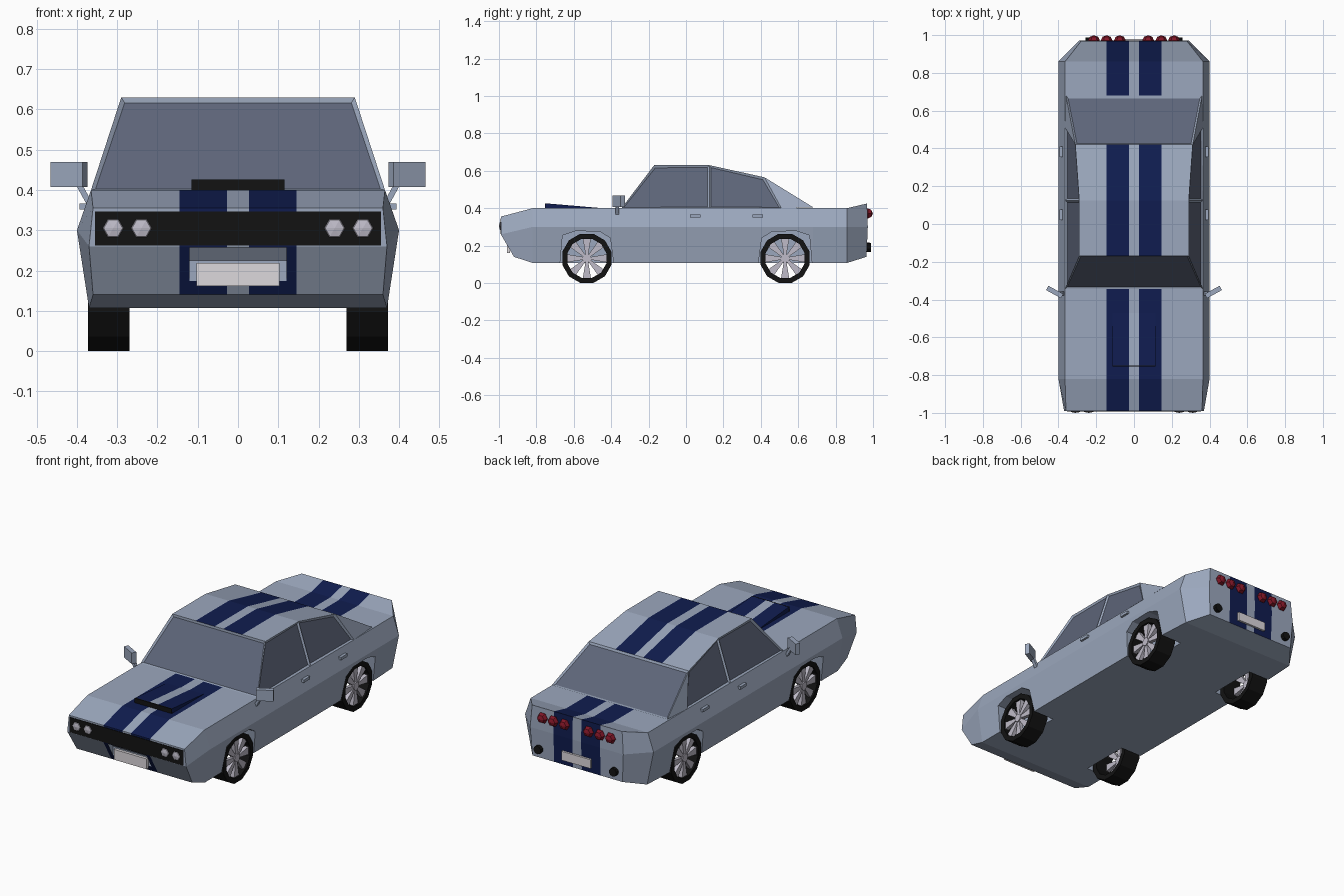
import bpy, bmesh, math
from mathutils import Vector, Matrix

if "Cube" in bpy.data.objects:
    bpy.data.objects.remove(bpy.data.objects["Cube"])


def material(name, *rgb):
    m = bpy.data.materials.new(name)
    m.diffuse_color = (*rgb, 1)
    m.use_nodes = True
    m.node_tree.nodes["Principled BSDF"].inputs["Base Color"].default_value = m.diffuse_color
    return m


PAINT = material("paint", 0.33, 0.39, 0.51)
NAVY = material("navy", 0.005, 0.012, 0.08)
GLASS = material("glass", 0.11, 0.13, 0.19)
BLACK = material("black", 0.006, 0.006, 0.006)
SILVER = material("silver", 0.52, 0.50, 0.58)
PLATE = material("plate_white", 0.72, 0.69, 0.72)
RED = material("red", 0.22, 0.008, 0.02)


def new_bm(verts, faces):
    bm = bmesh.new()
    vs = [bm.verts.new(v) for v in verts]
    for f in faces:
        bm.faces.new([vs[i] for i in f])
    bmesh.ops.recalc_face_normals(bm, faces=bm.faces[:])
    return bm


def finish(name, bm, *mats):
    me = bpy.data.meshes.new(name)
    bm.to_mesh(me)
    bm.free()
    for m in mats:
        me.materials.append(m)
    ob = bpy.data.objects.new(name, me)
    bpy.context.collection.objects.link(ob)
    return ob


def box(name, centre, size, mat, rot=Matrix()):
    bm = bmesh.new()
    m = Matrix.Translation(centre) @ rot @ Matrix.Diagonal((*size, 1))
    bmesh.ops.create_cube(bm, size=1, matrix=m)
    return finish(name, bm, mat)


def prism(bm, poly, x0, x1):
    """Extrude a (y, z) outline from x0 to x1."""
    a = [bm.verts.new((x0, y, z)) for y, z in poly]
    b = [bm.verts.new((x1, y, z)) for y, z in poly]
    n = len(poly)
    fs = [bm.faces.new(a), bm.faces.new(b[::-1])]
    fs += [bm.faces.new((a[i], a[i - 1], b[i - 1], b[i])) for i in range(n)]
    bmesh.ops.recalc_face_normals(bm, faces=fs)


def stripes(bm, faces):
    """Split the faces along the racing stripes and paint them."""
    keep = set(bm.faces) - set(faces)
    for x in (-0.145, -0.027, 0.027, 0.145):
        fs = [f for f in bm.faces if f not in keep]
        geom = list({v for f in fs for v in f.verts}) + list({e for f in fs for e in f.edges}) + fs
        bmesh.ops.bisect_plane(bm, geom=geom, plane_co=(x, 0, 0), plane_no=(1, 0, 0))
    bm.normal_update()
    for f in bm.faces:
        if f not in keep and 0.027 < abs(f.calc_center_median().x) < 0.145 and f.normal.z > -0.7:
            f.material_index = 1


# Lower body: loft of stations, each bottom / shoulder / top as (x, y, z)
stations = [
    [(0.36, -0.92, 0.14), (0.37, -0.99, 0.26), (0.36, -0.99, 0.355)],
    [(0.37, -0.82, 0.107), (0.40, -0.82, 0.30), (0.365, -0.82, 0.40)],
    [(0.37, 0.68, 0.107), (0.40, 0.68, 0.30), (0.365, 0.68, 0.40)],
    [(0.36, 0.86, 0.107), (0.40, 0.86, 0.30), (0.365, 0.86, 0.40)],
    [(0.28, 0.965, 0.14), (0.29, 0.972, 0.30), (0.28, 0.968, 0.425)],
]
verts = [p for s in stations for p in s + [(-x, y, z) for x, y, z in s[::-1]]]
faces = [(6 * k + i, 6 * k + (i + 1) % 6, 6 * k + 6 + (i + 1) % 6, 6 * k + 6 + i)
         for k in range(4) for i in range(6)]
faces += [(e, e + 1, e + 4, e + 5) for e in (0, 24)] + [(e + 1, e + 2, e + 3, e + 4) for e in (0, 24)]
bm = new_bm(verts, faces)
stripes(bm, bm.faces[:])
body = finish("body", bm, PAINT, NAVY)

# Wheel arches and front intake are cut out
arch = [(-0.148, 0.05), (-0.13, 0.255), (-0.06, 0.278), (0.07, 0.275), (0.125, 0.24), (0.15, 0.05)]
bm = bmesh.new()
for sx in (1, -1):
    for sy in (1, -1):
        prism(bm, [(sy * (y - 0.53), z) for y, z in arch], sx * 0.24, sx * 0.5)
prism(bm, [(-1.05, 0.165), (-0.94, 0.165), (-0.94, 0.225), (-0.965, 0.257), (-1.05, 0.257)], -0.12, 0.12)
cutter = finish("cutter", bm, PAINT)
cutter.hide_render = True
mod = body.modifiers.new("cuts", "BOOLEAN")
mod.operation, mod.object, mod.solver = "DIFFERENCE", cutter, "EXACT"
bpy.context.view_layer.objects.active = body
bpy.ops.object.modifier_apply(modifier=mod.name)
bpy.data.objects.remove(cutter)

# Cabin: planar sloping sides, windows inset
half = [(0.365, -0.345, 0.40), (0.29, -0.17, 0.63), (0.29, 0.125, 0.63), (0.311, 0.42, 0.565),
        (0.36, 0.68, 0.405), (0.365, 0.125, 0.40), (0.365, 0.51, 0.40)]
verts = half + [(-x, y, z) for x, y, z in half]
side = [(0, 5, 2, 1), (5, 6, 3, 2), (6, 4, 3)]
cross = [(i, i + 1, i + 8, i + 7) for i in range(4)]
floor = [(0, 5, 6, 4, 11, 13, 12, 7)]
bm = new_bm(verts, side + [tuple(i + 7 for i in f) for f in side] + cross + floor)
bm.faces.ensure_lookup_table()
F = bm.faces
windows = [F[0], F[1], F[3], F[4], F[6], F[9]]
roof = [F[7], F[8]]
bmesh.ops.inset_individual(bm, faces=windows, thickness=0.014, depth=-0.008)
for f in windows:
    f.material_index = 2
stripes(bm, roof)
finish("cabin", bm, PAINT, NAVY, GLASS)

# Hood scoop
bm = bmesh.new()
prism(bm, [(-0.75, 0.395), (-0.75, 0.426), (-0.47, 0.402), (-0.47, 0.395)], -0.115, 0.115)
stripes(bm, bm.faces[:])
finish("hood_scoop", bm, PAINT, NAVY)
box("scoop_opening", (0, -0.751, 0.413), (0.23, 0.006, 0.026), BLACK)

# Grille and plates
box("grille", (0, -0.983, 0.304), (0.71, 0.02, 0.084), BLACK)
box("front_plate", (0, -0.95, 0.19), (0.205, 0.016, 0.058), PLATE)
box("rear_plate", (0, 0.974, 0.195), (0.18, 0.012, 0.05), PLATE)


def lamp(name, x, y, z, r, depth, mat):
    bm = bmesh.new()
    m = (Matrix.Translation((x, y, z)) @ Matrix.Diagonal((r, depth, r, 1))
         @ Matrix.Rotation(math.pi / 2, 4, "X") @ Matrix.Rotation(math.pi / 6, 4, "Z"))
    bmesh.ops.create_uvsphere(bm, u_segments=6, v_segments=4, radius=1, matrix=m)
    finish(name, bm, mat)


def wheel(x_sign, yc):
    """Hollow twelve-sided tyre with open wedge spokes."""
    zc, n = 0.132, 12
    prof = [(0.27, 0.108), (0.27, 0.136), (0.372, 0.136), (0.372, 0.108)]
    verts = []
    for i in range(n):
        a = (i + 0.5) * 2 * math.pi / n
        verts += [(x_sign * x, yc + r * math.sin(a), zc + r * math.cos(a)) for x, r in prof]
    faces = [(4 * i + j, 4 * i + (j + 1) % 4, (4 * i + 4 + (j + 1) % 4) % (4 * n), (4 * i + 4 + j) % (4 * n))
             for i in range(n) for j in range(4)]
    finish("tyre", new_bm(verts, faces), BLACK)
    bm = bmesh.new()
    for k in range(8):
        a = k * math.pi / 4
        pts = [(0.018, -0.39), (0.11, -0.2), (0.11, 0.2), (0.018, 0.39)]
        prism(bm, [(yc + r * math.sin(a + t), zc + r * math.cos(a + t)) for r, t in pts],
              x_sign * 0.34, x_sign * 0.362)
    hub = [(yc + 0.024 * math.sin(k * math.pi / 4), zc + 0.024 * math.cos(k * math.pi / 4)) for k in range(8)]
    prism(bm, hub, x_sign * 0.335, x_sign * 0.367)
    finish("wheel_spokes", bm, SILVER)


for s in (1, -1):
    for y in (-0.53, 0.53):
        wheel(s, y)
    for x in (0.24, 0.31):
        lamp("headlight", s * x, -0.985, 0.305, 0.033, 0.015, SILVER)
    for x in (0.075, 0.145, 0.212):
        lamp("tail_light", s * x, 0.972, 0.372, 0.031, 0.027, RED)

    # Exhaust tips
    bm = bmesh.new()
    bmesh.ops.create_cone(bm, cap_ends=True, segments=10, radius1=0.023, radius2=0.023, depth=0.03,
                          matrix=Matrix.Translation((s * 0.235, 0.973, 0.19)) @ Matrix.Rotation(math.pi / 2, 4, "X"))
    finish("exhaust", bm, BLACK)

    # Door handles
    for y in (0.05, 0.383):
        box("door_handle", (s * 0.386, y, 0.359), (0.016, 0.055, 0.016), PAINT)

    # Wing mirrors
    box("mirror", (s * 0.42, -0.36, 0.438), (0.09, 0.026, 0.062), PAINT, Matrix.Rotation(s * 0.5, 4, "Z"))
    box("mirror_stalk", (s * 0.382, -0.368, 0.39), (0.014, 0.02, 0.06), PAINT, Matrix.Rotation(s * 0.5, 4, "Y"))
